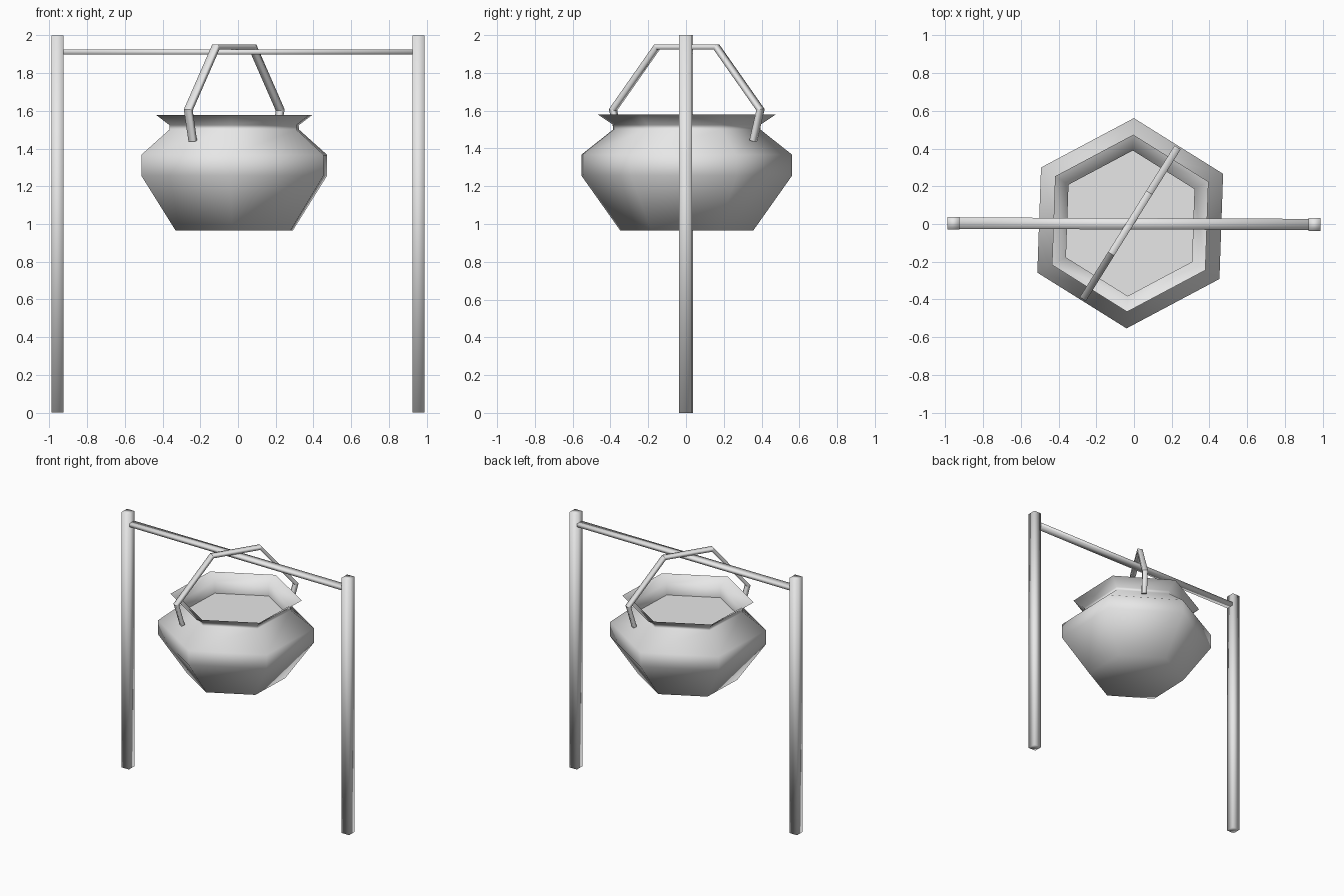
import bpy, bmesh, math
from mathutils import Vector, Matrix

if "Cube" in bpy.data.objects:
    bpy.data.objects.remove(bpy.data.objects["Cube"], do_unlink=True)

# One plain grey for everything
grey = bpy.data.materials.new("plain_grey")
grey.use_nodes = True
COLOUR = (0.8, 0.8, 0.8, 1)
grey.diffuse_color = COLOUR
grey.node_tree.nodes["Principled BSDF"].inputs["Base Color"].default_value = COLOUR

POT_CENTRE = Vector((-0.02, 0.004, 0))
POT_TURN = math.radians(28)
HANDLE_TURN = math.radians(58)


def finish(name, bm, smooth=True):
    """Turn a bmesh into a named object; only folded-back edges stay sharp."""
    bmesh.ops.recalc_face_normals(bm, faces=bm.faces)
    mesh = bpy.data.meshes.new(name)
    bm.to_mesh(mesh)
    bm.free()
    mesh.materials.append(grey)
    obj = bpy.data.objects.new(name, mesh)
    bpy.context.collection.objects.link(obj)
    if smooth:
        bpy.ops.object.select_all(action="DESELECT")
        obj.select_set(True)
        bpy.context.view_layer.objects.active = obj
        bpy.ops.object.shade_smooth_by_angle(angle=math.radians(140))
    return obj


def box(name, size, centre, turn=0.0):
    bm = bmesh.new()
    matrix = (Matrix.Translation(centre) @ Matrix.Rotation(turn, 4, "Z")
              @ Matrix.Diagonal((*size, 1)))
    bmesh.ops.create_cube(bm, size=1, matrix=matrix)
    return finish(name, bm)


def hexagon(bm, radius, z):
    ring = []
    for i in range(6):
        a = POT_TURN + i * math.pi / 3
        offset = Vector((radius * math.cos(a), radius * math.sin(a), z))
        ring.append(bm.verts.new(POT_CENTRE + offset))
    return ring


def bridge(bm, rings):
    for low, high in zip(rings, rings[1:]):
        n = len(low)
        for i in range(n):
            j = (i + 1) % n
            bm.faces.new((low[i], low[j], high[j], high[i]))


# Frame: two posts and a flat crossbar
box("right_post", (0.065, 0.068, 2), (-0.957, 0.004, 1))
box("left_post", (0.065, 0.068, 2), (0.957, -0.003, 1))
box("crossbar", (1.87, 0.06, 0.026), (0, 0.001, 1.912), -0.004)

# Pot body: outside from base to flared rim, then back down the inside
profile = [(0.352, 0.965), (0.558, 1.256), (0.558, 1.367), (0.39, 1.5),
           (0.39, 1.525), (0.47, 1.579), (0.386, 1.535), (0.386, 1.44)]
bm = bmesh.new()
rings = [hexagon(bm, r, z) for r, z in profile]
bridge(bm, rings)
bm.faces.new(rings[0][::-1])
finish("pot_body", bm)

# Flat surface inside the pot
bm = bmesh.new()
bm.faces.new(hexagon(bm, 0.386, 1.445))
finish("pot_contents", bm, smooth=False)

# Carrying handle: a flat strap swept along a mirrored bent path
half = [(0.415, 1.44), (0.46, 1.605), (0.185, 1.938)]
path = [Vector((-r, z)) for r, z in half] + [Vector((r, z)) for r, z in half[::-1]]
along = Vector((math.cos(HANDLE_TURN), math.sin(HANDLE_TURN), 0))
side = Vector((-along.y, along.x, 0))
WIDTH, THICK = 0.038, 0.026

bm = bmesh.new()
rings = []
for i, p in enumerate(path):
    before = (p - path[i - 1]).normalized() if i else None
    after = (path[i + 1] - p).normalized() if i < len(path) - 1 else None
    before, after = before or after, after or before
    tangent = (before + after).normalized()
    normal = Vector((-tangent.y, tangent.x)) / tangent.dot(before)
    ring = []
    for s, t in ((-1, -1), (1, -1), (1, 1), (-1, 1)):
        q = p + normal * (t * THICK / 2)
        ring.append(bm.verts.new(POT_CENTRE + along * q.x
                                 + side * (s * WIDTH / 2) + Vector((0, 0, q.y))))
    rings.append(ring)
bridge(bm, rings)
bm.faces.new(rings[0][::-1])
bm.faces.new(rings[-1])
handle = finish("pot_handle", bm)

# Keep the handle's bends crisp
for edge in handle.data.edges:
    a, b = edge.vertices
    if a // 4 == b // 4:
        edge.use_edge_sharp = True
